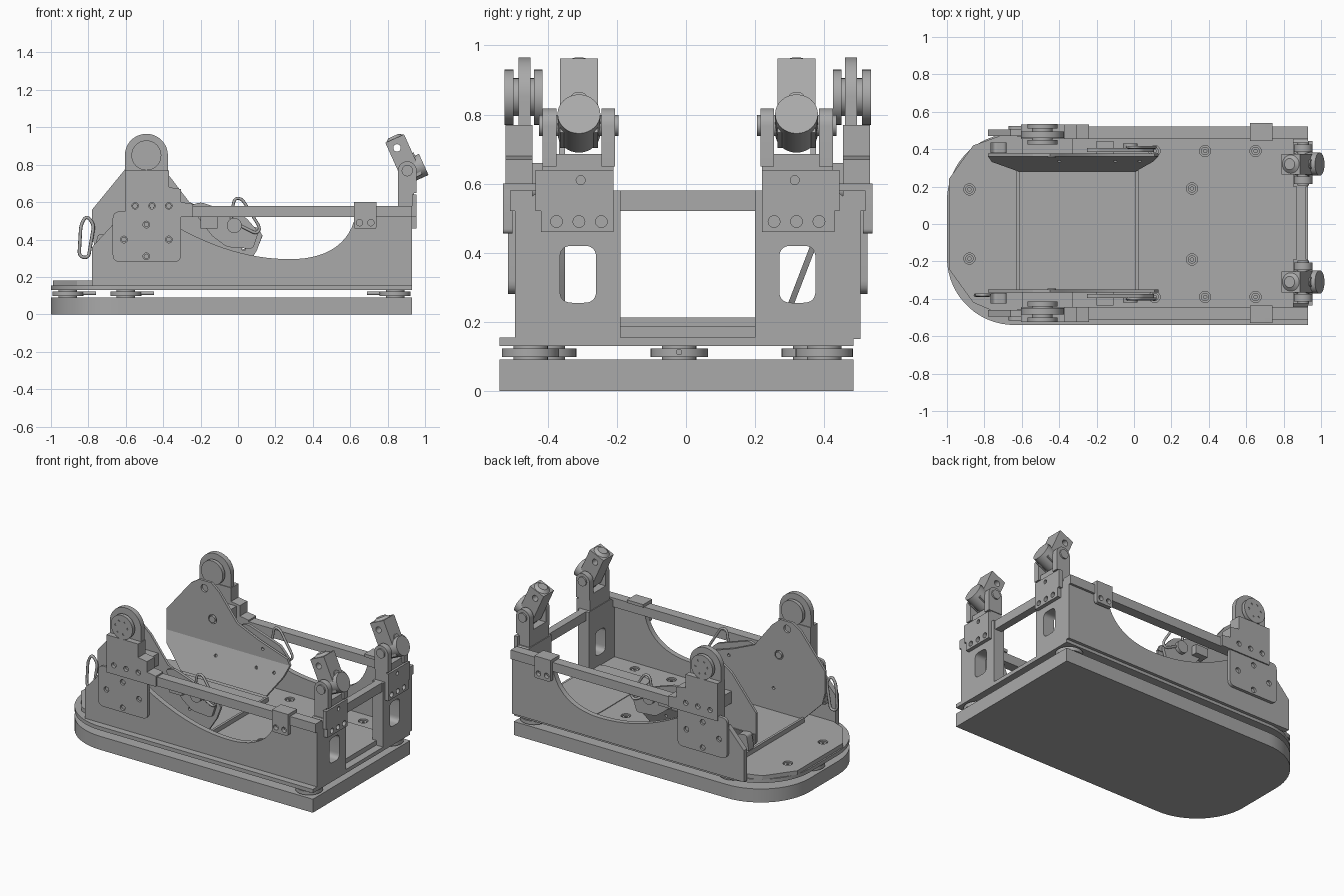
import bpy, bmesh, math
from mathutils import Vector, Matrix
from mathutils.geometry import interpolate_bezier

if "Cube" in bpy.data.objects:
    bpy.data.objects.remove(bpy.data.objects["Cube"])

steel = bpy.data.materials.new("steel grey")
steel.use_nodes = True
GREY = (0.4, 0.4, 0.4, 1)
steel.diffuse_color = GREY
steel.node_tree.nodes["Principled BSDF"].inputs["Base Color"].default_value = GREY
parts = []

# Axis layouts: (u, v, depth) to (x, y, z)
PLANES = {"XY": Matrix.Identity(4),
          "XZ": Matrix(((1, 0, 0, 0), (0, 0, 1, 0), (0, 1, 0, 0), (0, 0, 0, 1))),
          "YZ": Matrix(((0, 0, 1, 0), (1, 0, 0, 0), (0, 1, 0, 0), (0, 0, 0, 1)))}


def finish(name, mesh):
    mesh.materials.clear()
    mesh.materials.append(steel)
    ob = bpy.data.objects.new(name, mesh)
    bpy.context.collection.objects.link(ob)
    parts.append(ob)
    return ob


def circle(u, v, r, n=20):
    return [(u + r * math.cos(2 * math.pi * i / n), v + r * math.sin(2 * math.pi * i / n)) for i in range(n)]


def rounded(points, r=0.03, n=6):
    out = []
    for i, p in enumerate(points):
        p = Vector(p)
        a, b = Vector(points[i - 1]) - p, Vector(points[(i + 1) % len(points)]) - p
        a, b = p + a.normalized() * min(r, a.length / 2), p + b.normalized() * min(r, b.length / 2)
        for k in range(n + 1):
            t = k / n
            out.append(a * (1 - t) ** 2 + p * 2 * t * (1 - t) + b * t * t)
    return out


def rect(u0, u1, v0, v1):
    return [(u0, v0), (u1, v0), (u1, v1), (u0, v1)]


def plate(name, plane, outline, d0, d1, holes=()):
    """Extrude an outline with holes between two depths."""
    cu = bpy.data.curves.new(name, "CURVE")
    cu.dimensions, cu.fill_mode = "2D", "BOTH"
    cu.extrude = abs(d1 - d0) / 2
    for loop in [outline, *holes]:
        sp = cu.splines.new("POLY")
        sp.points.add(len(loop) - 1)
        for pt, q in zip(sp.points, loop):
            pt.co = (q[0], q[1], 0, 1)
        sp.use_cyclic_u = True
    tmp = bpy.data.objects.new(name + "_outline", cu)
    bpy.context.collection.objects.link(tmp)
    bpy.context.view_layer.update()
    mesh = bpy.data.meshes.new_from_object(tmp.evaluated_get(bpy.context.evaluated_depsgraph_get()))
    bpy.data.objects.remove(tmp)
    mesh.transform(PLANES[plane] @ Matrix.Translation((0, 0, (d0 + d1) / 2)))
    bm = bmesh.new()
    bm.from_mesh(mesh)
    bmesh.ops.remove_doubles(bm, verts=bm.verts, dist=1e-5)
    bmesh.ops.recalc_face_normals(bm, faces=bm.faces)
    bm.to_mesh(mesh)
    bm.free()
    return finish(name, mesh)


def box(name, x0, x1, y0, y1, z0, z1):
    return plate(name, "XY", rect(x0, x1, y0, y1), z0, z1)


def rod(name, p, q, r, r2=None):
    p, q = Vector(p), Vector(q)
    bm = bmesh.new()
    bmesh.ops.create_cone(bm, cap_ends=True, segments=32, radius1=r, radius2=r if r2 is None else r2, depth=(q - p).length)
    mesh = bpy.data.meshes.new(name)
    bm.to_mesh(mesh)
    bm.free()
    mesh.transform(Matrix.Translation((p + q) / 2) @ (q - p).to_track_quat("Z", "Y").to_matrix().to_4x4())
    return finish(name, mesh)


def wire(name, pts, r, closed=True):
    cu = bpy.data.curves.new(name, "CURVE")
    cu.dimensions, cu.bevel_depth, cu.bevel_resolution = "3D", r, 2
    sp = cu.splines.new("POLY")
    sp.points.add(len(pts) - 1)
    for pt, q in zip(sp.points, pts):
        pt.co = (*q, 1)
    sp.use_cyclic_u = closed
    cu.materials.append(steel)
    ob = bpy.data.objects.new(name, cu)
    bpy.context.collection.objects.link(ob)


# Base slab and deck with a rounded tail
def tail(x0, x1, y0, y1, r):
    arc = [(math.cos(math.radians(a)) * r, math.sin(math.radians(a)) * r) for a in range(90, 181, 6)]
    upper = [(x0 + r + c, y1 - r + s) for c, s in arc]
    lower = [(x0 + r + c, y0 + r - s) for c, s in reversed(arc)]
    return [(x1, y1)] + upper + lower + [(x1, y0)]


plate("base_slab", "XY", tail(-1, 0.93, -0.54, 0.485, 0.36), 0, 0.09)
plate("deck", "XY", tail(-1, 0.93, -0.54, 0.485, 0.36), 0.13, 0.155)
bolts = [(x, y * s) for s in (1, -1) for x, y in ((-0.88, 0.185), (0.31, 0.19), (0.11, 0.39), (0.38, 0.39), (0.65, 0.39))]
plate("floor_plate", "XY",
      [(-0.99, -0.24), (-0.86, -0.42), (-0.72, -0.48), (0.88, -0.48), (0.88, 0.47), (-0.72, 0.47), (-0.86, 0.42), (-0.99, 0.24)],
      0.155, 0.182, [circle(x, y, 0.03) for x, y in bolts])
for x, y in bolts:
    plate("floor_bolt", "XY", circle(x, y, 0.022), 0.155, 0.176, [circle(x, y, 0.01, 6)])
plate("front_pad", "XY", rounded([(0.46, -0.32), (0.88, -0.32), (0.88, 0.32), (0.46, 0.32)], 0.08), 0.18, 0.186)
box("tray", -0.62, 0.02, -0.35, 0.29, 0.182, 0.2)
for x in (-0.62, 0.015):
    box("tray_lip", x - 0.008, x + 0.008, -0.35, 0.29, 0.182, 0.212)

# Load cells between slab and deck
for x, y, c in ((0.84, -0.45, -1), (0.84, 0.4, -1), (-0.91, -0.02, 1), (-0.6, -0.4, 1), (-0.6, 0.36, 1)):
    rod("load_cell", (x, y, 0.098), (x, y, 0.122), 0.083)
    rod("load_cell_stem", (x, y, 0.085), (x, y, 0.135), 0.05)
    rod("load_cell_plug", (x, y, 0.112), (x + c * 0.15, y, 0.112), 0.009)

# Side wall profile with a scooped top edge
scoop = [Vector((a, b, 0)) for a, b in ((-0.33, 0.47), (-0.1, 0.34), (0.1, 0.295), (0.28, 0.295), (0.45, 0.295), (0.6, 0.36), (0.63, 0.54))]
wall = [(-0.78, 0.15), (-0.78, 0.36), (-0.66, 0.49), (-0.4, 0.49)]
wall += [v[:2] for v in interpolate_bezier(*scoop[:4], 14)] + [v[:2] for v in interpolate_bezier(*scoop[3:], 14)[1:]]
wall += [(0.64, 0.575), (0.93, 0.575), (0.93, 0.15)]

# Inner panel outlines
upper = [(-0.78, 0.42), (-0.78, 0.56), (-0.6, 0.78), (-0.54, 0.82), (-0.45, 0.82), (-0.39, 0.77), (-0.26, 0.6), (-0.1, 0.53), (0.11, 0.46), (0.13, 0.42)]
lower = [(-0.78, 0.42), (0.13, 0.42), (0.1, 0.34), (0.01, 0.2), (-0.62, 0.2), (-0.76, 0.34)]
panel_holes = [circle(-0.5, 0.77, 0.025), circle(-0.44, 0.58, 0.03), circle(-0.07, 0.48, 0.01)]

# Hinge head corners, tilted towards the tail
axis, side = Vector((-0.41, 0.91)), Vector((0.91, 0.41))
centre = Vector((0.885, 0.835))
head = [centre + axis * a + side * b for a, b in ((0.115, -0.055), (0.115, 0.055), (-0.12, 0.055), (-0.12, -0.055))]

for s, word in ((-1, "right"), (1, "left")):
    def Y(d, s=s):
        return 0.005 + s * d

    plate(word + "_wall", "XZ", wall, Y(0.465), Y(0.5))
    box(word + "_wall_foot", -0.78, 0.46, Y(0.5), Y(0.485), 0.15, 0.165)
    box(word + "_rail", -0.3, 0.93, Y(0.45), Y(0.515), 0.52, 0.58)
    plate(word + "_clip", "XZ", rounded(rect(0.62, 0.74, 0.455, 0.6), 0.015), Y(0.508), Y(0.535),
          [circle(0.65, 0.49, 0.017), circle(0.71, 0.49, 0.017)])
    box(word + "_clip_top", 0.62, 0.74, Y(0.44), Y(0.535), 0.58, 0.6)

    # Roller mount
    mount_bolts = [(-0.49, 0.48), (-0.61, 0.4), (-0.37, 0.4), (-0.49, 0.31)]
    plate(word + "_side_plate", "XZ", rounded(rect(-0.67, -0.305, 0.28, 0.55), 0.04), Y(0.5), Y(0.52),
          [circle(x, z, 0.018) for x, z in mount_bolts])
    plate(word + "_roller_block", "XZ",
          [(-0.605, 0.52), (-0.24, 0.52), (-0.24, 0.59), (-0.305, 0.6), (-0.305, 0.67), (-0.37, 0.68), (-0.37, 0.77), (-0.605, 0.77)],
          Y(0.45), Y(0.528), [circle(x, 0.58, 0.017) for x in (-0.55, -0.46, -0.37)])
    for x, z in mount_bolts + [(x, 0.58) for x in (-0.55, -0.46, -0.37)]:
        rod(word + "_mount_bolt", (x, Y(0.46), z), (x, Y(0.51), z), 0.014)
    flange = [(-0.605, 0.74)] + [(-0.49 - 0.115 * math.cos(t * math.pi / 24), 0.85 + 0.115 * math.sin(t * math.pi / 24)) for t in range(25)] + [(-0.375, 0.74)]
    plate(word + "_roller_flange", "XZ", flange, Y(0.455), Y(0.49))
    for a, b in ((0.505, 0.53), (0.42, 0.445)):
        plate(word + "_roller_disc", "XZ", circle(-0.49, 0.85, 0.08, 40), Y(a), Y(b),
              [circle(-0.49 + 0.045 * math.cos(k), 0.85 + 0.045 * math.sin(k), 0.007, 8) for k in range(6)])
    rod(word + "_roller_axle", (-0.49, Y(0.42), 0.85), (-0.49, Y(0.525), 0.85), 0.055)
    box(word + "_panel_arm", -0.6, -0.33, Y(0.37), Y(0.46), 0.58, 0.66)
    rod(word + "_panel_pivot", (-0.44, Y(0.35), 0.58), (-0.44, Y(0.45), 0.58), 0.022)
    box(word + "_panel_stay", -0.2, -0.11, Y(0.37), Y(0.44), 0.46, 0.52)

    # Inner panels: one upright, the other splayed below its bend
    plate(word + "_panel", "XZ", upper, Y(0.355), Y(0.372), panel_holes)
    skirt = plate(word + "_panel_skirt", "XZ", lower, Y(0.355), Y(0.372),
                  [circle(x, 0.35, 0.01) for x in (-0.4, -0.1, 0.03)])
    if s > 0:
        pivot = Matrix.Translation((0, Y(0.363), 0.42))
        skirt.data.transform(pivot @ Matrix.Rotation(math.radians(-21), 4, "X") @ pivot.inverted())

    # End upright with window
    plate(word + "_upright", "YZ",
          [(Y(0.5), 0.15), (Y(0.195), 0.15), (Y(0.195), 0.58), (Y(0.43), 0.58), (Y(0.5), 0.52)], 0.85, 0.93,
          [rounded(rect(Y(0.265), Y(0.37), 0.255, 0.42), 0.035)])
    # Forked bracket and tilted hinge head
    plate(word + "_bracket", "YZ",
          [(Y(0.425), 0.46), (Y(0.215), 0.46), (Y(0.215), 0.64), (Y(0.44), 0.64), (Y(0.44), 0.52), (Y(0.425), 0.52)],
          0.93, 0.955, [circle(Y(d), 0.49, 0.017) for d in (0.25, 0.315, 0.38)] + [circle(Y(0.31), 0.61, 0.013)])
    box(word + "_fork_base", 0.855, 0.94, Y(0.215), Y(0.42), 0.57, 0.685)
    ear = [(0.855, 0.65)] + [(0.905 - 0.05 * math.cos(t * math.pi / 16), 0.768 + 0.05 * math.sin(t * math.pi / 16)) for t in range(17)] + [(0.955, 0.65)]
    for a, b in ((0.21, 0.25), (0.38, 0.42)):
        plate(word + "_fork_ear", "XZ", ear, Y(a), Y(b))
    rod(word + "_hinge_pin", (0.905, Y(0.2), 0.768), (0.905, Y(0.43), 0.768), 0.03)
    plate(word + "_hinge_head", "XZ", head, Y(0.26), Y(0.37), [circle(0.85, 0.89, 0.02)])
    y = Y(0.315)
    top = centre + axis * 0.112
    tip = centre + axis * 0.13
    rod(word + "_head_cap", (top.x, y, top.y), (tip.x, y, tip.y), 0.053, 0.03)
    low = centre - axis * 0.075
    a, b = low - side * 0.05, low + side * 0.085
    rod(word + "_head_barrel", (a.x, y, a.y), (b.x, y, b.y), 0.062)
    c = centre - axis * 0.02
    d, e = c + side * 0.05, c + side * 0.062
    rod(word + "_head_socket", (d.x, y, d.y), (e.x, y, e.y), 0.026)

    # Latch lever and tail block outside each panel
    plate(word + "_latch", "XZ", rounded([(-0.26, 0.58), (-0.2, 0.6), (0.04, 0.52), (0.11, 0.44), (0.08, 0.35), (-0.06, 0.36), (-0.14, 0.42)], 0.02),
          Y(0.38), Y(0.4), [circle(-0.13, 0.5, 0.02)])
    rod(word + "_latch_knob", (-0.02, Y(0.38), 0.475), (-0.02, Y(0.425), 0.475), 0.04)
    wire(word + "_latch_loop", [(x, Y(0.405), z) for x, z in rounded([(-0.04, 0.5), (-0.02, 0.62), (0.02, 0.62), (0.12, 0.46), (0.1, 0.43)], 0.03)], 0.008)
    plate(word + "_tail_block", "XZ", rounded([(-0.77, 0.32), (-0.69, 0.34), (-0.68, 0.42), (-0.75, 0.43)], 0.02), Y(0.375), Y(0.43))

# Wire handle at the tail, and end crossbar
wire("tail_handle", [(x, -0.38, z) for x, z in rounded([(-0.85, 0.31), (-0.84, 0.48), (-0.81, 0.53), (-0.77, 0.48), (-0.8, 0.3)], 0.03)], 0.009)
box("crossbar", 0.87, 0.92, -0.2, 0.21, 0.52, 0.58)

# Smooth round surfaces, keep edges sharp
bpy.ops.object.select_all(action="DESELECT")
for ob in parts:
    ob.select_set(True)
bpy.context.view_layer.objects.active = parts[0]
bpy.ops.object.shade_smooth_by_angle(angle=math.radians(30))
